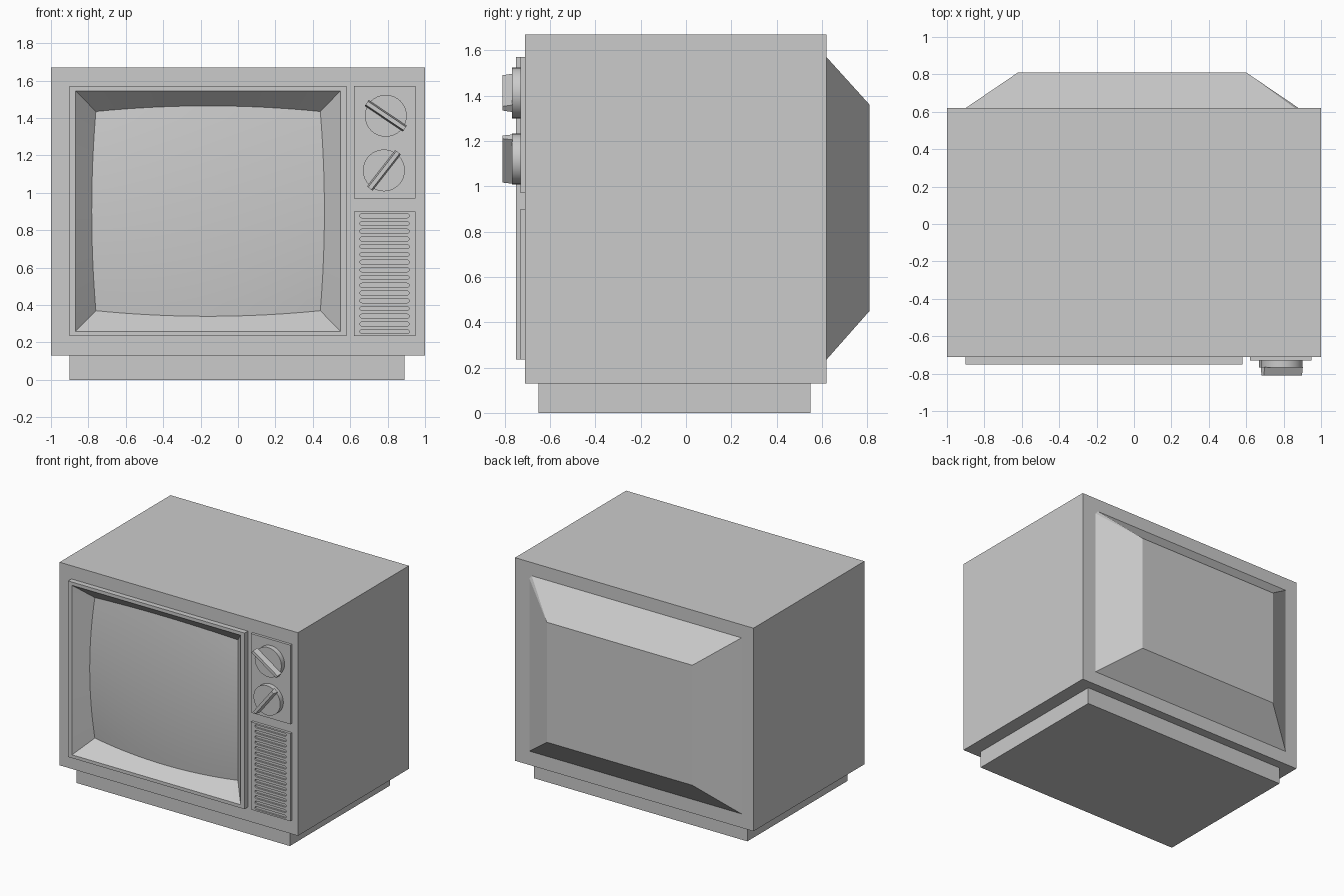
import bpy, bmesh, math

if "Cube" in bpy.data.objects:
    bpy.data.objects.remove(bpy.data.objects["Cube"])


def make(name, verts, faces, smooth=False):
    """Mesh object from points and faces, merged where points coincide."""
    mesh = bpy.data.meshes.new(name)
    mesh.from_pydata(verts, [], faces)
    bm = bmesh.new()
    bm.from_mesh(mesh)
    bmesh.ops.remove_doubles(bm, verts=bm.verts, dist=1e-5)
    bm.to_mesh(mesh)
    bm.free()
    ob = bpy.data.objects.new(name, mesh)
    bpy.context.collection.objects.link(ob)
    if smooth:
        bpy.ops.object.select_all(action='DESELECT')
        ob.select_set(True)
        bpy.context.view_layer.objects.active = ob
        bpy.ops.object.shade_smooth_by_angle(angle=math.radians(35))
    return ob


def loft_data(loops, first=True, last=True, start=0):
    """Skin loops that run counterclockwise seen from the front, back to front."""
    n = len(loops[0])
    verts = [p for loop in loops for p in loop]
    faces = []
    for k in range(len(loops) - 1):
        a, b = start + k * n, start + (k + 1) * n
        faces += [(a + i, a + (i + 1) % n, b + (i + 1) % n, b + i) for i in range(n)]
    if first:
        faces.append(tuple(start + i for i in reversed(range(n))))
    if last:
        faces.append(tuple(start + (len(loops) - 1) * n + i for i in range(n)))
    return verts, faces


def loft(name, loops, first=True, last=True, smooth=False):
    return make(name, *loft_data(loops, first, last), smooth)


def at(points, y):
    return [(x, y, z) for x, z in points]


def rect(x0, x1, z0, z1):
    return [(x0, z0), (x1, z0), (x1, z1), (x0, z1)]


def box(name, x0, x1, y0, y1, z0, z1):
    r = rect(x0, x1, z0, z1)
    return loft(name, [at(r, y1), at(r, y0)])


# Cabinet, open at the front behind the screen frame
CX, CZ = -0.16, 0.9025
shell = rect(-1, 1, 0.13, 1.67)
frame = rect(-0.90, 0.58, 0.235, 1.57)
OX, OZ = 0.7075, 0.6425
opening = rect(CX - OX, CX + OX, CZ - OZ, CZ + OZ)
loft("cabinet", [at(shell, 0.62), at(shell, -0.71), at(frame, -0.71)], last=False)
loft("screen_frame", [at(frame, -0.71), at(frame, -0.75), at(opening, -0.75)], False, False)
box("plinth", -0.90, 0.89, -0.65, 0.55, 0, 0.13)

# Tapered back housing with one clipped corner
back = [(-0.62, 0.45), (0.60, 0.45), (0.60, 1.36), (0.60, 1.36), (-0.62, 1.36)]
root = [(-0.90, 0.235), (0.88, 0.235), (0.88, 1.545), (0.86, 1.57), (-0.90, 1.57)]
loft("back_housing", [at(back, 0.81), at(root, 0.62)], last=False)

# Bulging picture tube
N = 16


def tube(u, v):
    return (CX + u * (0.60 + 0.022 * (1 - v * v)),
            -0.69 + 0.03 * (u * u + v * v),
            CZ + v * (0.5325 + 0.03 * (1 - u * u)))


steps = [-1 + 2 * i / N for i in range(N + 1)]
grid = [tube(u, v) for v in steps for u in steps]
cells = [(a, a + 1, a + N + 2, a + N + 1)
         for j in range(N) for a in range(j * (N + 1), j * (N + 1) + N)]
make("screen", grid, cells, smooth=True)

# Sloping surround from the frame opening to the tube edge
rim = ([(t, -1) for t in steps[:-1]] + [(1, t) for t in steps[:-1]]
       + [(-t, 1) for t in steps[:-1]] + [(-1, -t) for t in steps[:-1]])
outer = [(CX + u * OX, -0.75, CZ + v * OZ) for u, v in rim]
loft("screen_surround", [outer, [tube(u, v) for u, v in rim]], False, False, smooth=True)

# Control panel and speaker panel
box("control_panel", 0.62, 0.95, -0.73, -0.70, 0.97, 1.57)
speaker = box("speaker_panel", 0.62, 0.95, -0.73, -0.70, 0.235, 0.90)

# Rounded speaker slots
verts, faces = [], []
for k in range(16):
    z, r = 0.258 + k * 0.0413, 0.011
    pill = []
    for cx, a0 in ((0.904, -90), (0.663, 90)):
        pill += [(cx + r * math.cos(math.radians(a0 + 30 * s)),
                  z + r * math.sin(math.radians(a0 + 30 * s))) for s in range(7)]
    v, f = loft_data([at(pill, -0.717), at(pill, -0.76)], start=len(verts))
    verts += v
    faces += f
cutter = make("slot_cutter", verts, faces)
mod = speaker.modifiers.new("slots", 'BOOLEAN')
mod.operation = 'DIFFERENCE'
mod.solver = 'EXACT'
mod.object = cutter
bpy.ops.object.select_all(action='DESELECT')
speaker.select_set(True)
bpy.context.view_layer.objects.active = speaker
bpy.ops.object.modifier_apply(modifier="slots")
bpy.data.objects.remove(cutter)


# Dials with tapered grip bars
def dial(name, x, z, angle):
    disc = [(x + 0.112 * math.cos(math.tau * i / 32), z + 0.112 * math.sin(math.tau * i / 32))
            for i in range(32)]
    loft(name + "_dial", [at(disc, -0.725), at(disc, -0.768)], smooth=True)
    c, s = math.cos(math.radians(angle)), math.sin(math.radians(angle))

    def bar(w):
        return [(x + c * p - s * q, z + s * p + c * q) for p, q in rect(-0.123, 0.123, -w, w)]
    loft(name + "_grip", [at(bar(0.019), -0.765), at(bar(0.011), -0.81)])


dial("upper", 0.79, 1.412, -34)
dial("lower", 0.78, 1.12, 52)
